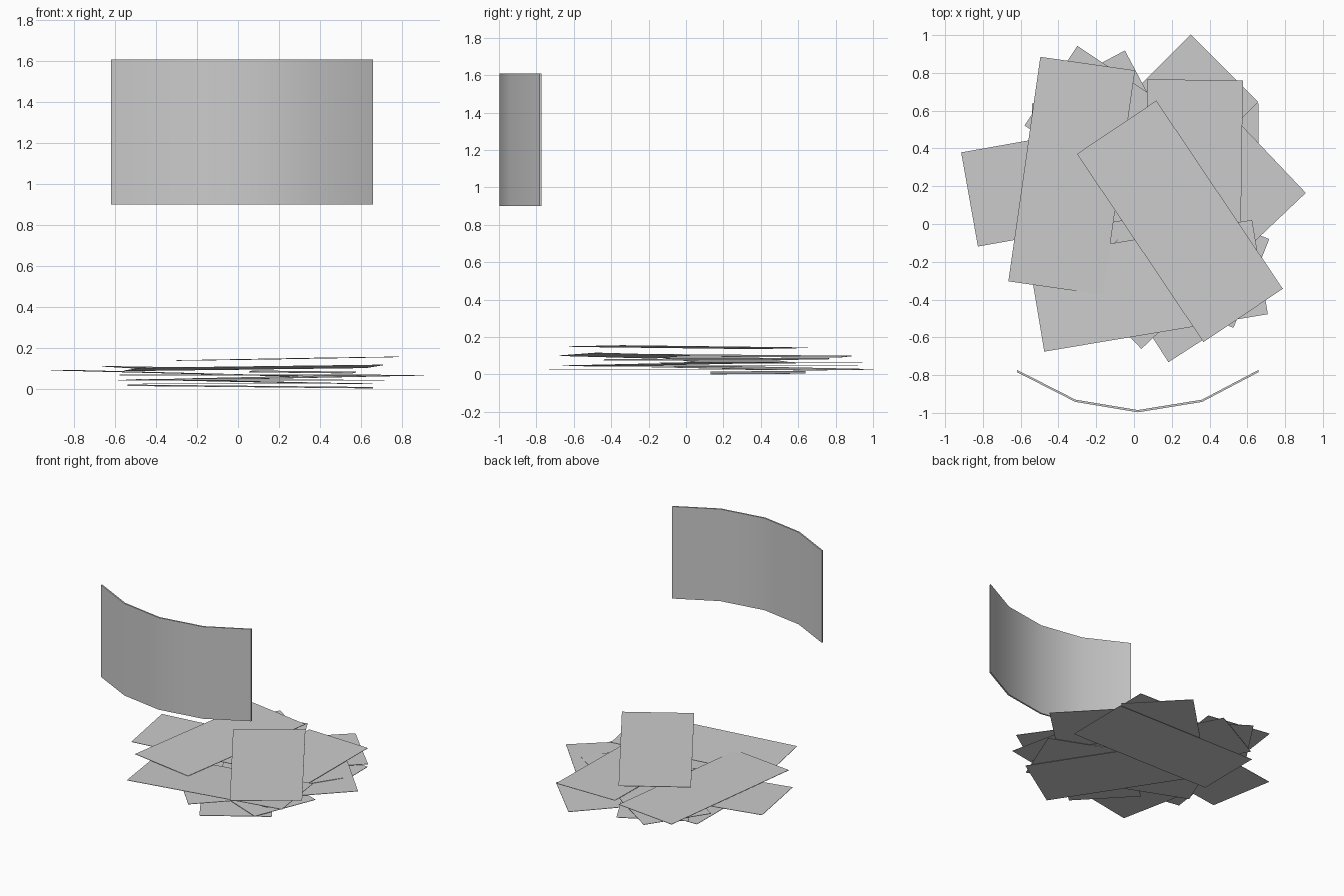
import bpy, bmesh
from math import radians, cos, sin
from mathutils import Vector

if "Cube" in bpy.data.objects:
    bpy.data.objects.remove(bpy.data.objects["Cube"])

LENGTH, WIDTH, THICK = 1.2, 0.506, 0.003


def finish(name, bm):
    bmesh.ops.recalc_face_normals(bm, faces=bm.faces)
    mesh = bpy.data.meshes.new(name)
    bm.to_mesh(mesh)
    bm.free()
    obj = bpy.data.objects.new(name, mesh)
    bpy.context.collection.objects.link(obj)
    return obj


# Thin rectangular sheet: turned about z, with a small rise along its length and width
def sheet(name, x, y, z, angle, rise_l=0.0, rise_w=0.0):
    a = radians(angle)
    u = Vector((cos(a) * LENGTH, sin(a) * LENGTH, rise_l))
    v = Vector((-sin(a) * WIDTH, cos(a) * WIDTH, rise_w))
    bm = bmesh.new()
    bmesh.ops.create_cube(bm, size=1)
    for vert in bm.verts:
        p = vert.co.copy()
        vert.co = Vector((x, y, z)) + u * p.x + v * p.y + Vector((0, 0, p.z * THICK))
    return finish(name, bm)


# Loose pile of sheets, bottom to top
pile = [
    (0.06, 0.385, 0.010, 0, -0.012, 0.004),
    (0.07, -0.09, 0.025, 122.8, 0, 0),
    (0.055, 0.40, 0.034, 45, -0.018, 0.005),
    (0.065, -0.09, 0.041, -22, 0, 0),
    (0.01, 0.27, 0.046, -62, 0, 0),
    (0.30, -0.065, 0.056, 43.5, 0.018, 0),
    (0.06, 0.40, 0.066, -33.6, 0, 0),
    (-0.28, 0.235, 0.075, 10.1, -0.03, 0),
    (0.315, 0.163, 0.081, 89.2, 0.006, 0.006),
    (-0.33, 0.255, 0.100, 81.9, -0.01, 0.008),
    (0.075, -0.327, 0.101, 9.5, 0.015, -0.014),
    (0.243, 0.014, 0.146, -56.1, 0.012, 0.006),
]
for i, args in enumerate(pile):
    sheet(f"sheet_{i + 1}", *args)

# Curved upright panel hovering in front of the pile
path = [(-0.62, -0.784), (-0.31, -0.942), (0.02, -0.997), (0.36, -0.942), (0.66, -0.784)]
bm = bmesh.new()
rings = []
for x, y in path:
    rings.append([bm.verts.new(c) for c in
                  ((x, y, 0.90), (x, y + 0.012, 0.90), (x, y + 0.012, 1.61), (x, y, 1.61))])
for r, s in zip(rings, rings[1:]):
    for k in range(4):
        bm.faces.new((r[k], r[(k + 1) % 4], s[(k + 1) % 4], s[k]))
bm.faces.new(rings[0])
bm.faces.new(rings[-1])
panel = finish("curved_panel", bm)
bpy.context.view_layer.objects.active = panel
panel.select_set(True)
bpy.ops.object.shade_smooth_by_angle(angle=radians(30))
